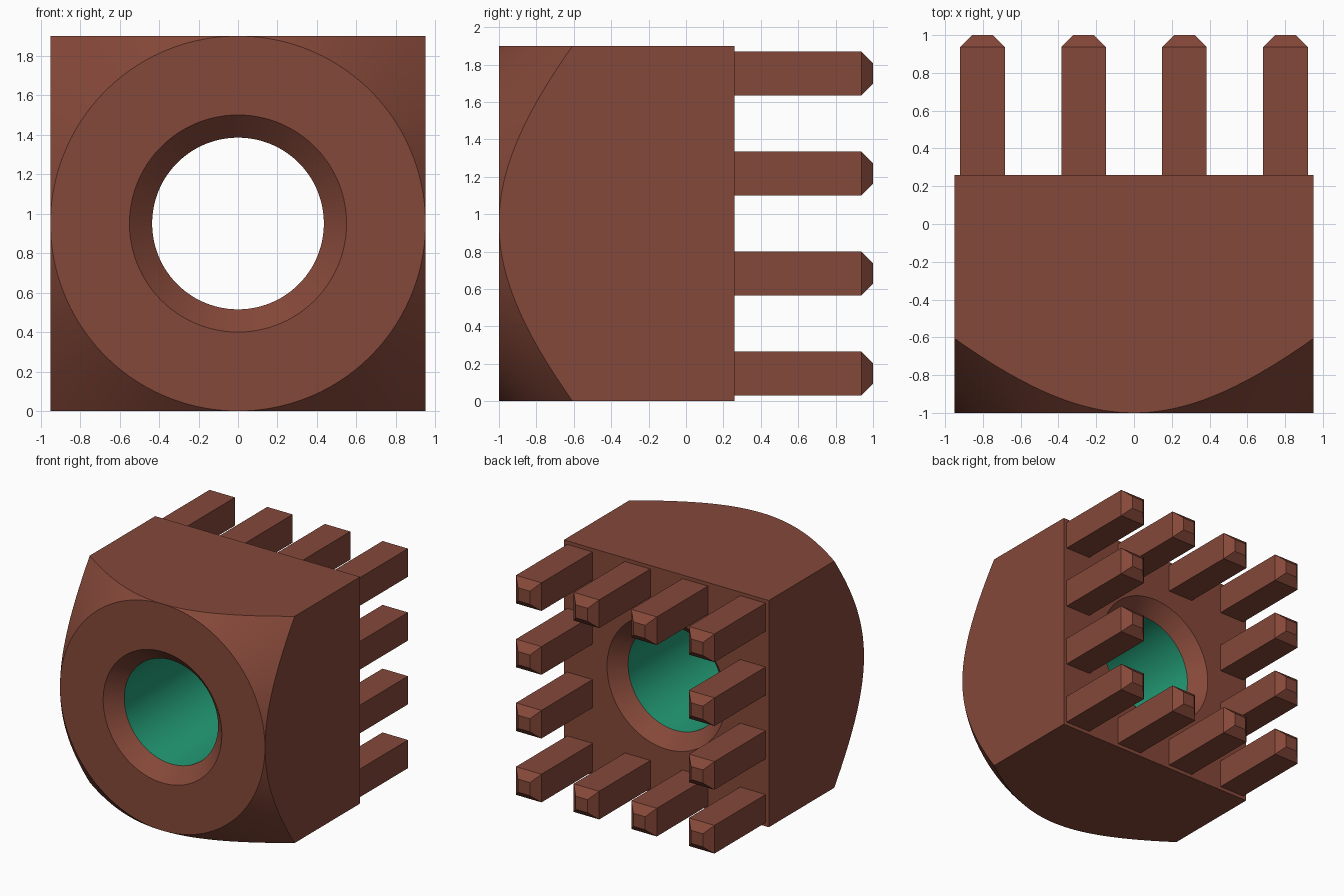
import bpy
import bmesh
import math
from mathutils import Vector

old = bpy.data.objects.get("Cube")
if old:
    bpy.data.objects.remove(old, do_unlink=True)

HALF = 0.95            # half width of the block, also its centre height
FRONT, BACK = -1.0, 0.26
BORE, MOUTH = 0.435, 0.55
STEP = MOUTH - BORE    # depth of the 45 degree countersinks
SEGMENTS = 128


def make_material(name, colour):
    mat = bpy.data.materials.new(name)
    mat.use_nodes = True
    mat.diffuse_color = colour
    mat.node_tree.nodes["Principled BSDF"].inputs["Base Color"].default_value = colour
    return mat


def make_object(name, bm, *mats):
    bmesh.ops.recalc_face_normals(bm, faces=bm.faces[:])
    mesh = bpy.data.meshes.new(name)
    bm.to_mesh(mesh)
    bm.free()
    for mat in mats:
        mesh.materials.append(mat)
    obj = bpy.data.objects.new(name, mesh)
    bpy.context.collection.objects.link(obj)
    return obj


def box(size, centre):
    bm = bmesh.new()
    bmesh.ops.create_cube(bm, size=1)
    bmesh.ops.scale(bm, vec=size, verts=bm.verts)
    bmesh.ops.translate(bm, vec=centre, verts=bm.verts)
    return bm


def lathe(profile):
    """Turn a closed (radius, y) profile around the bore axis."""
    bm = bmesh.new()
    rings = []
    for i in range(SEGMENTS):
        a = 2 * math.pi * (i + 0.5) / SEGMENTS
        rings.append([bm.verts.new((r * math.cos(a), y, HALF + r * math.sin(a)))
                      for r, y in profile])
    n = len(profile)
    for i, ring in enumerate(rings):
        nxt = rings[(i + 1) % SEGMENTS]
        for j in range(n):
            k = (j + 1) % n
            bm.faces.new((ring[j], ring[k], nxt[k], nxt[j]))
    return bm


brown = make_material("reddish brown", (0.235, 0.065, 0.041, 1))
green = make_material("bore green", (0.017, 0.337, 0.184, 1))

# Block: a square bar trimmed by a turned ring with a 45 degree front chamfer,
# a through bore and a countersink at each end
body = make_object("body", box((2 * HALF, 2, 2 * HALF), (0, -0.3, HALF)), brown, green)
envelope = make_object("body_envelope", lathe([
    (MOUTH, FRONT), (HALF, FRONT), (HALF + 0.6, FRONT + 0.6), (HALF + 0.6, BACK),
    (MOUTH, BACK), (BORE, BACK - STEP), (BORE, FRONT + STEP)]), brown)
envelope.hide_render = True

trim = body.modifiers.new("trim", 'BOOLEAN')
trim.operation = 'INTERSECT'
trim.solver = 'EXACT'
trim.object = envelope
bpy.context.view_layer.objects.active = body
body.select_set(True)
bpy.ops.object.modifier_apply(modifier=trim.name)
bpy.data.objects.remove(envelope, do_unlink=True)

# Green on the straight wall of the bore only
for face in body.data.polygons:
    points = [body.data.vertices[i].co for i in face.vertices]
    in_bore = all(math.hypot(p.x, p.z - HALF) < BORE + 0.01 for p in points)
    face.material_index = 1 if in_bore else 0

bpy.ops.object.select_all(action='DESELECT')
body.select_set(True)
bpy.ops.object.shade_smooth_by_angle(angle=math.radians(30))

# Pin: square post with a chamfered tip, shared by all twelve positions
WIDTH, CHAMFER, ROOT, TIP = 0.236, 0.063, BACK - 0.01, 1.0
length = TIP - CHAMFER - ROOT
bm = box((WIDTH, length, WIDTH), (0, ROOT + length / 2, 0))
end = max(bm.faces, key=lambda f: f.calc_center_median().y)
tip = bmesh.ops.extrude_discrete_faces(bm, faces=[end])["faces"][0]
bmesh.ops.translate(bm, vec=Vector((0, CHAMFER, 0)), verts=tip.verts)
shrink = (WIDTH - 2 * CHAMFER) / WIDTH
bmesh.ops.scale(bm, vec=(shrink, 1, shrink), verts=tip.verts)
first = make_object("pin_1", bm, brown)

# Pins around the edge of the back face, leaving the middle of the grid open
offsets = (-0.802, -0.267, 0.267, 0.802)
spots = [(x, z) for z in offsets for x in offsets if max(abs(x), abs(z)) > 0.5]
for i, (x, z) in enumerate(spots):
    pin = first
    if i:
        pin = bpy.data.objects.new(f"pin_{i + 1}", first.data)
        bpy.context.collection.objects.link(pin)
    pin.location = (x, 0, HALF + z)
